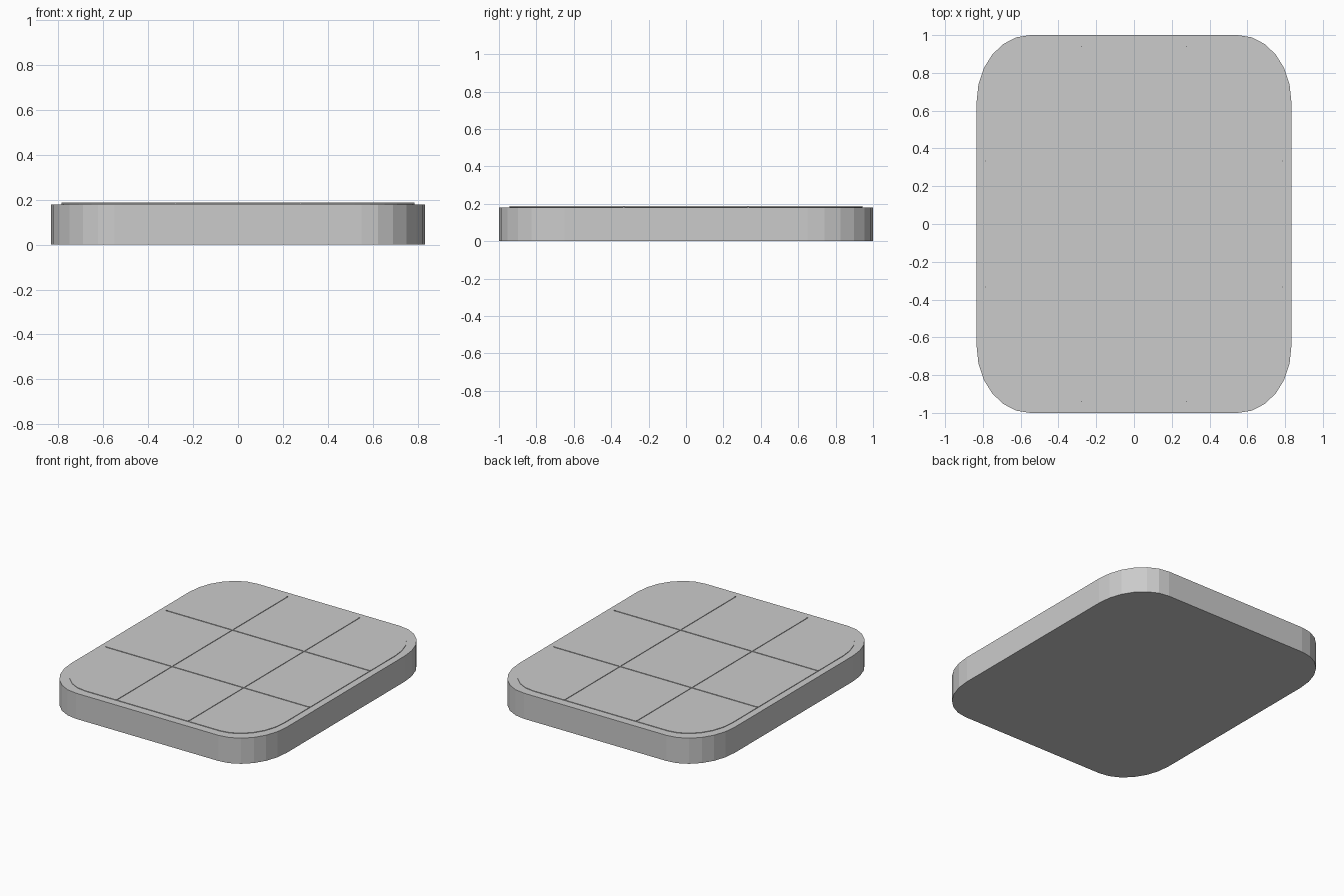
import bpy, bmesh
from math import cos, sin, pi

if "Cube" in bpy.data.objects:
    bpy.data.objects.remove(bpy.data.objects["Cube"])

SEG = 6  # facets per corner


def rounded_slab(name, hx, hy, rx, ry, z0, z1):
    """Slab with elliptical faceted corners."""
    bm = bmesh.new()
    verts = []
    for q, (sx, sy) in enumerate([(1, 1), (-1, 1), (-1, -1), (1, -1)]):
        for i in range(SEG + 1):
            a = q * pi / 2 + i * pi / 2 / SEG
            verts.append(bm.verts.new((sx * (hx - rx) + rx * cos(a),
                                       sy * (hy - ry) + ry * sin(a), z0)))
    face = bm.faces.new(verts)
    top = bmesh.ops.extrude_face_region(bm, geom=[face], use_keep_orig=True)
    bmesh.ops.translate(bm, vec=(0, 0, z1 - z0),
                        verts=[g for g in top["geom"] if isinstance(g, bmesh.types.BMVert)])
    bmesh.ops.recalc_face_normals(bm, faces=bm.faces)
    mesh = bpy.data.meshes.new(name)
    bm.to_mesh(mesh)
    bm.free()
    ob = bpy.data.objects.new(name, mesh)
    bpy.context.collection.objects.link(ob)
    return ob


def strip(name, loc, size):
    bpy.ops.mesh.primitive_cube_add(size=1, location=loc)
    ob = bpy.context.object
    ob.name = name
    ob.scale = size


# Base plate and slightly raised inset panel
rounded_slab("base_plate", 0.833, 1.0, 0.283, 0.35, 0.0, 0.179)
rounded_slab("top_panel", 0.786, 0.943, 0.267, 0.33, 0.17, 0.183)

# Thin grid lines dividing the panel into nine fields
for side, tag in ((-1, "a"), (1, "b")):
    strip("long_line_" + tag, (side * 0.277, 0, 0.182), (0.006, 1.886, 0.01))
    strip("cross_line_" + tag, (0, side * 0.333, 0.182), (1.572, 0.006, 0.01))
